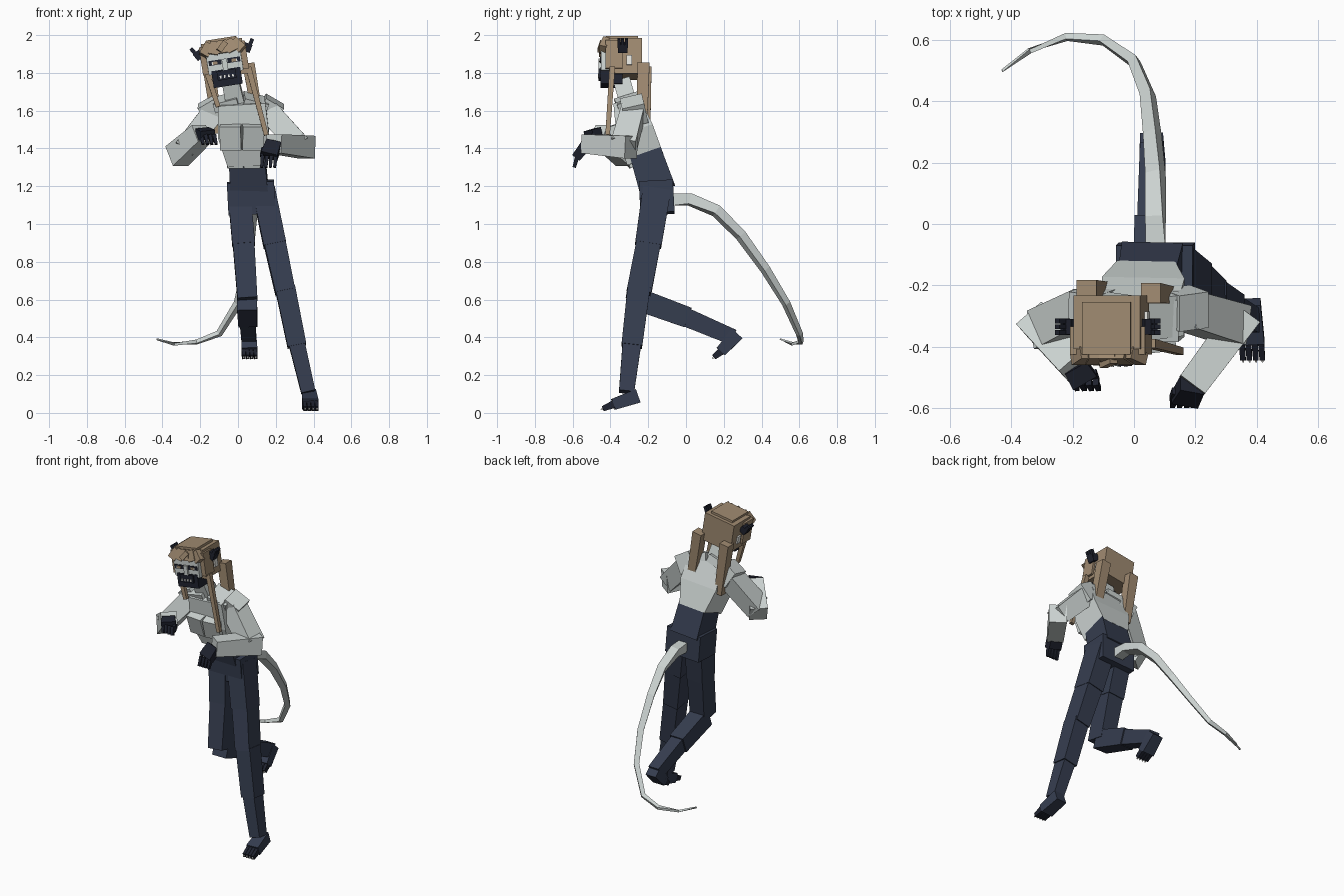
import bpy, bmesh, math
from mathutils import Vector, Matrix

cube = bpy.data.objects.get("Cube")
if cube:
    bpy.data.objects.remove(cube, do_unlink=True)


def material(name, rgb):
    m = bpy.data.materials.new(name)
    m.use_nodes = True
    col = (*[(c / 255) ** 2.2 for c in rgb], 1)
    m.diffuse_color = col
    m.node_tree.nodes["Principled BSDF"].inputs["Base Color"].default_value = col
    return m


LIGHT = material("pale grey", (203, 210, 208))
DARK = material("slate", (56, 63, 80))
BLACK = material("near black", (36, 39, 50))
BROWN = material("light brown", (158, 137, 112))
WHITE = material("white", (236, 236, 230))


def finish(name, bm, mat, matrix=Matrix()):
    bmesh.ops.recalc_face_normals(bm, faces=bm.faces)
    mesh = bpy.data.meshes.new(name)
    bm.to_mesh(mesh)
    bm.free()
    mesh.materials.append(mat)
    ob = bpy.data.objects.new(name, mesh)
    ob.matrix_world = matrix
    bpy.context.collection.objects.link(ob)
    return ob


def box(name, centre, size, mat, matrix=Matrix(), turn=(0, 0, 0)):
    """Block with optional turn in degrees (x, y, z)."""
    bm = bmesh.new()
    bmesh.ops.create_cube(bm, size=1, matrix=Matrix.Diagonal((*size, 1)))
    rot = Matrix.Identity(4)
    for angle, axis in zip(turn, "XYZ"):
        rot = Matrix.Rotation(math.radians(angle), 4, axis) @ rot
    return finish(name, bm, mat, matrix @ Matrix.Translation(centre) @ rot)


def loft(name, points, sizes, mat, hint=(1, 0, 0)):
    """Square tube through points; sizes are (width along hint, depth)."""
    bm = bmesh.new()
    pts = [Vector(p) for p in points]
    rings = []
    for i, (p, (w, d)) in enumerate(zip(pts, sizes)):
        t = (pts[min(i + 1, len(pts) - 1)] - pts[max(i - 1, 0)]).normalized()
        u = Vector(hint)
        u = (u - t * u.dot(t)).normalized()
        v = t.cross(u)
        rings.append([bm.verts.new(p + u * a * w / 2 + v * b * d / 2)
                      for a, b in ((-1, -1), (1, -1), (1, 1), (-1, 1))])
    for lo, hi in zip(rings, rings[1:]):
        for k in range(4):
            bm.faces.new((lo[k], lo[k - 1], hi[k - 1], hi[k]))
    bm.faces.new(rings[0])
    bm.faces.new(rings[-1])
    return finish(name, bm, mat)


# Torso: hips, waist, jacket, chest plates, collar
box("pelvis", (.07, -.155, 1.14), (.25, .18, .17), DARK, turn=(3, -3, 0))
loft("waist", [(.06, -.15, 1.18), (.045, -.215, 1.38)], [(.2, .19), (.19, .17)], DARK)
loft("jacket", [(.04, -.215, 1.34), (.03, -.27, 1.49), (.02, -.315, 1.65)],
     [(.19, .2), (.27, .2), (.25, .14)], LIGHT)
for side, s in (("right", -1), ("left", 1)):
    box(side + "_chest_plate", (.02 + .058 * s, -.37, 1.46), (.112, .06, .13), LIGHT,
        turn=(18, 0, 6 * s))
    box(side + "_hem_flap", (.03 + .045 * s, -.305, 1.345), (.085, .02, .1), LIGHT,
        turn=(20, 0, 4 * s))
    box(side + "_collar", (.015 + .075 * s, -.3, 1.645), (.13, .14, .05), LIGHT,
        turn=(18, 14 * s, 8 * s))
    box(side + "_shoulder_pad", (.015 + .15 * s, -.275, 1.6), (.11, .12, .12), LIGHT,
        turn=(15, 30 * s, 8 * s))
loft("neck", [(-.01, -.3, 1.62), (-.04, -.34, 1.76)], [(.1, .09), (.09, .09)], LIGHT)


# Arms: upper arm, forearm, cuff and clawed hand
def arm(side, shoulder, elbow, wrist, hand):
    loft(side + "_upper_arm", [shoulder, elbow], [(.12, .12), (.13, .11)], LIGHT, (0, 1, 0))
    over = Vector(elbow) + (Vector(elbow) - Vector(wrist)).normalized() * .05
    loft(side + "_forearm", [over, wrist], [(.12, .11), (.1, .1)], LIGHT, (0, 0, 1))
    loft(side + "_hand", [wrist, hand], [(.08, .06), (.09, .05)], BLACK)
    w, h = Vector(wrist), Vector(hand)
    direction = (h - w).normalized()
    for i in range(4):
        root = h + Vector(((i - 1.5) * .023, 0, 0))
        tip = root + direction * .02 + Vector((0, -.005, -.045))
        loft(f"{side}_finger_{i}", [root, tip], [(.02, .024), (.015, .018)], BLACK)
    s = -1 if h.x > 0 else 1
    thumb = w.lerp(h, .4) + Vector((s * .045, 0, 0))
    loft(side + "_thumb", [thumb, thumb + Vector((s * .012, -.025, -.04))],
         [(.022, .025), (.016, .02)], BLACK)


arm("left", (.165, -.28, 1.59), (.335, -.33, 1.41), (.19, -.525, 1.425), (.165, -.575, 1.36))
arm("right", (-.14, -.27, 1.58), (-.295, -.345, 1.385), (-.19, -.465, 1.48), (-.16, -.515, 1.47))


# Legs: overlapping trouser sections
def limb(side, pieces):
    for name, a, b, wa, wb in pieces:
        loft(f"{side}_{name}", [a, b], [wa, wb], DARK)


limb("left", [
    ("upper_thigh", (.135, -.155, 1.18), (.195, -.2, .89), (.12, .15), (.12, .14)),
    ("lower_thigh", (.19, -.195, .92), (.25, -.25, .64), (.115, .13), (.105, .13)),
    ("upper_calf", (.25, -.25, .66), (.312, -.287, .355), (.105, .12), (.1, .11)),
    ("lower_calf", (.308, -.285, .38), (.372, -.315, .11), (.085, .1), (.075, .08))])
limb("right", [
    ("upper_thigh", (.005, -.155, 1.18), (.03, -.2, .89), (.12, .15), (.12, .14)),
    ("lower_thigh", (.028, -.195, .92), (.05, -.255, .6), (.115, .13), (.105, .13)),
    ("upper_calf", (.047, -.25, .6), (.052, .01, .505), (.105, .12), (.1, .11)),
    ("lower_calf", (.052, -.02, .515), (.057, .25, .4), (.085, .1), (.075, .085))])


# Feet: heel, sole, toes and small claws
def foot(side, heel, ball, tip):
    heel, ball, tip = map(Vector, (heel, ball, tip))
    loft(side + "_foot", [heel, ball], [(.075, .075), (.085, .06)], DARK)
    along = (tip - ball).normalized()
    for i in range(4):
        shift = Vector(((i - 1.5) * .021, 0, 0))
        loft(f"{side}_toe_{i}", [ball + shift - along * .02, tip + shift],
             [(.02, .045), (.018, .028)], BLACK)
        loft(f"{side}_claw_{i}", [tip + shift - along * .004, tip + shift + along * .012],
             [(.01, .012), (.004, .006)], WHITE)


foot("left", (.375, -.255, .09), (.383, -.385, .045), (.387, -.44, .022))
foot("right", (.057, .27, .42), (.06, .185, .325), (.062, .148, .295))

# Tail: tapering chain of straight links
path = [(.07, -.07, 1.13), (.07, .02, 1.13), (.07, .16, 1.07), (.06, .29, .94),
        (.045, .42, .76), (0, .53, .58), (-.1, .6, .42), (-.22, .61, .375),
        (-.34, .565, .365), (-.43, .5, .39)]
thick = [.064 - .0062 * i for i in range(len(path))]
loft("tail", path, [(t, t) for t in thick], LIGHT, (.8, .6, 0))

# Head, built upright in a tilted frame
H = Matrix.Translation((-.07, -.345, 1.85)) @ Matrix.Rotation(math.radians(-9), 4, "Y")
box("hair_shell", (0, .025, .025), (.22, .175, .19), BROWN, H)
box("hair_crown", (0, .005, .12), (.16, .17, .03), BROWN, H)
box("face", (0, -.045, .005), (.185, .12, .11), LIGHT, H)
box("mask", (0, -.05, -.075), (.155, .115, .09), BLACK, H)
box("muzzle", (0, -.09, -.06), (.1, .055, .05), BLACK, H)
box("nose_bridge", (0, -.108, -.005), (.028, .02, .06), LIGHT, H)
for i in range(4):
    box(f"tooth_{i}", ((i - 1.5) * .022, -.119, -.068), (.009, .006, .014), WHITE, H)
for i, x in enumerate((-.085, -.045, 0, .045, .085)):
    box(f"fringe_{i}", (x, -.085, .085), (.052, .04, .07), BROWN, H,
        turn=(-18, 38 - 19 * i, 0))
box("fringe_point", (0, -.105, .09), (.03, .025, .06), BROWN, H, turn=(-15, 45, 0))
for side, s in (("right", -1), ("left", 1)):
    box(side + "_eye_band", (.05 * s, -.106, .012), (.068, .008, .026), BLACK, H)
    box(side + "_eye", (.05 * s, -.112, .01), (.024, .008, .016), BROWN, H)
    box(side + "_eye_glint", (.064 * s, -.112, .01), (.008, .007, .014), WHITE, H)
    box(side + "_hair_side", (.108 * s, -.035, .03), (.03, .09, .15), BROWN, H)
    box(side + "_hair_clip", (.113 * s, .045, .0), (.014, .03, .05), WHITE, H)
    # Dark ears made of a base and three tips
    box(side + "_ear_base", (.13 * s, .01, .065), (.045, .05, .045), BLACK, H, (0, 30 * s, 0))
    for i in range(3):
        box(f"{side}_ear_tip_{i}", (.152 * s, .01 + (i - 1) * .019, .085),
            (.02, .016, .05), BLACK, H, (0, 32 * s, 0))

# Long hair: rear tails and front locks
for name, a, b, w in (
        ("left_hair_tail", (.055, -.225, 1.85), (.125, -.235, 1.45), .065),
        ("right_hair_tail", (-.155, -.215, 1.83), (-.105, -.215, 1.48), .065),
        ("left_front_lock", (.055, -.39, 1.83), (.15, -.415, 1.47), .03),
        ("right_front_lock", (-.17, -.39, 1.82), (-.105, -.405, 1.62), .03)):
    loft(name, [a, b], [(w, w), (w * .8, w * .8)], BROWN)
